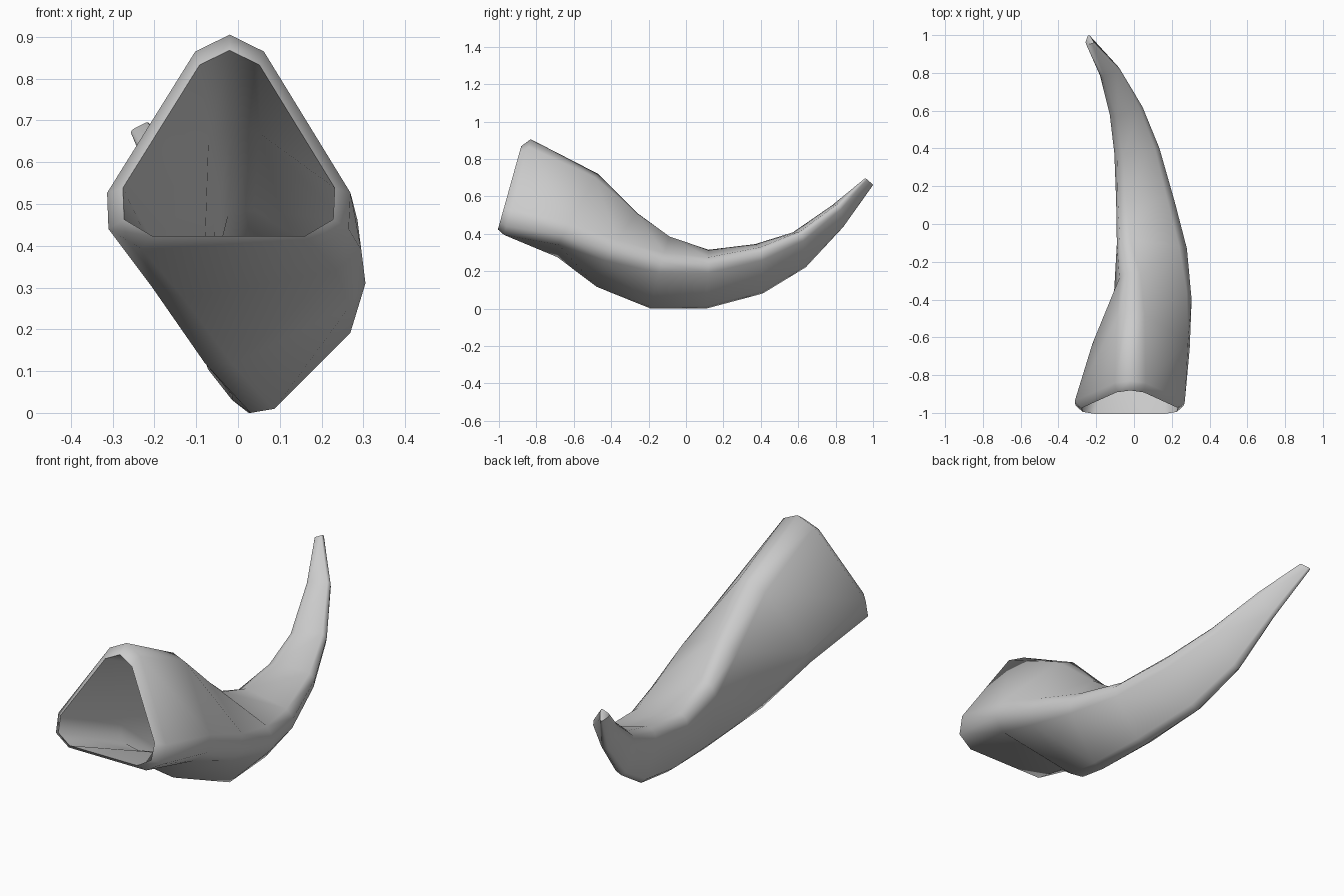
import bpy, bmesh
from mathutils import Vector

if "Cube" in bpy.data.objects:
    bpy.data.objects.remove(bpy.data.objects["Cube"])

# Triangular stations along the horn: top, right and left/keel corner
STATIONS = [
    ((-.02, -.83, .905), (.265, -.96, .44), (-.31, -.96, .44)),
    ((-.02, -.47, .72), (.295, -.66, .39), (-.205, -.67, .30)),
    ((-.035, -.26, .51), (.305, -.40, .31), (-.08, -.47, .12)),
    ((-.075, -.09, .37), (.28, -.13, .25), (.03, -.19, .0)),
    ((-.085, .12, .295), (.215, .12, .24), (.025, .11, .0)),
    ((-.09, .37, .325), (.135, .40, .30), (-.045, .41, .08)),
    ((-.115, .57, .39), (.045, .62, .395), (-.10, .64, .22)),
    ((-.175, .78, .54), (-.075, .82, .55), (-.15, .84, .435)),
    ((-.255, .955, .675), (-.215, .96, .695), (-.24, 1.0, .66)),
]
CUT = .22      # how far a corner is cut back along its edges
ROUND = .77    # corner midpoint, measured from centre to sharp corner


def ring(corners, scale=1.0, shift=(0, 0, 0)):
    """Rounded triangle: three points on every corner."""
    q = [Vector(c) for c in corners]
    g = (q[0] + q[1] + q[2]) / 3
    sharp = [g + (p - g) / ROUND for p in q]
    pts = []
    for i in range(3):
        c = sharp[i]
        pts += [c.lerp(sharp[i - 1], CUT), q[i], c.lerp(sharp[(i + 1) % 3], CUT)]
    return [g + (p - g) * scale + Vector(shift) for p in pts]


# Inner wall from its blind end to the lip, then outer wall to the tip
rings = [ring(s, .86) for s in reversed(STATIONS[1:7])]
rings.append(ring(STATIONS[0], .87, (0, -.04, .003)))
rings += [ring(s) for s in STATIONS]

bm = bmesh.new()
loops = [[bm.verts.new(p) for p in r] for r in rings]
for a, b in zip(loops, loops[1:]):
    for i in range(9):
        j = (i + 1) % 9
        bm.faces.new((a[i], a[j], b[j], b[i]))
bm.faces.new(loops[0])
bm.faces.new(loops[-1])
bmesh.ops.recalc_face_normals(bm, faces=bm.faces)

mesh = bpy.data.meshes.new("hollow_horn")
bm.to_mesh(mesh)
bm.free()
horn = bpy.data.objects.new("hollow_horn", mesh)
bpy.context.collection.objects.link(horn)

# Smooth walls with a crisp lip
bpy.context.view_layer.objects.active = horn
horn.select_set(True)
bpy.ops.object.shade_smooth_by_angle(angle=1.2)
